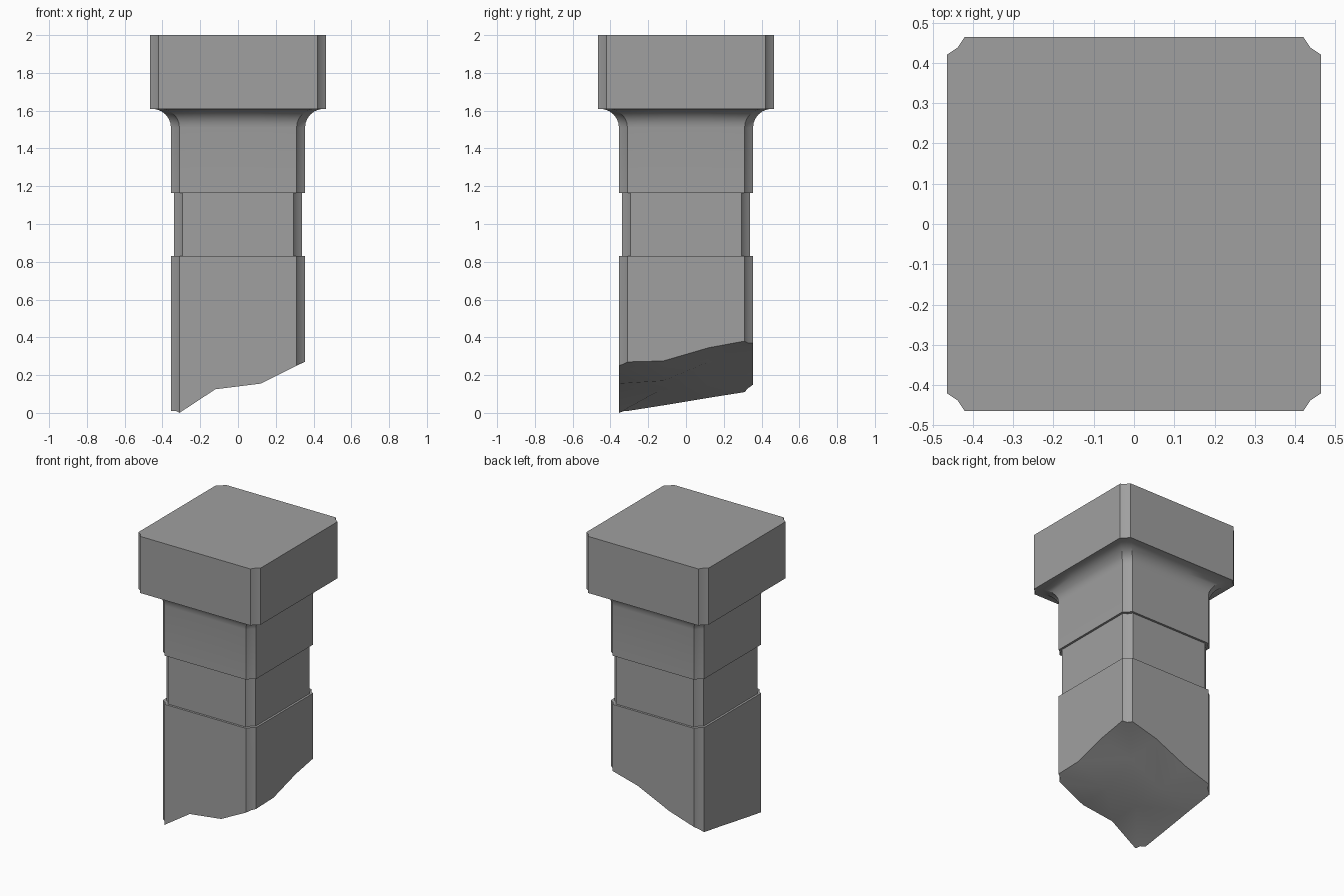
import bpy
import bmesh
import math

cube = bpy.data.objects.get("Cube")
if cube:
    bpy.data.objects.remove(cube)

stone = bpy.data.materials.new("grey_stone")
stone.use_nodes = True
stone.diffuse_color = (0.35, 0.35, 0.35, 1)
stone.node_tree.nodes["Principled BSDF"].inputs["Base Color"].default_value = (0.35, 0.35, 0.35, 1)


def section(half, side=0.12):
    """Square outline with notched corners, five points per quarter, counterclockwise."""
    notch, mid = half - 0.045, half - 0.027
    quarter = [(half, side), (half, notch), (mid, mid), (notch, half), (side, half)]
    points = []
    for _ in range(4):
        points += quarter
        quarter = [(-y, x) for x, y in quarter]
    return points


def loft(name, levels, cap_top=False, base=None, base_inner=None):
    """Skin (half width, height) levels; base gives uneven heights to the first ring."""
    bm = bmesh.new()
    rings = []
    for i, (half, z) in enumerate(levels):
        heights = base if base and i == 0 else [z] * 20
        rings.append([bm.verts.new((x, y, h)) for (x, y), h in zip(section(half), heights)])
    for low, high in zip(rings, rings[1:]):
        for i in range(20):
            j = (i + 1) % 20
            bm.faces.new((low[i], low[j], high[j], high[i]))
    if cap_top:
        bm.faces.new(rings[-1])
    if base_inner:
        # broken underside: corner patches, edge patches and a centre patch
        ring = rings[0]
        signs = [(1, 1), (-1, 1), (-1, -1), (1, -1)]
        inner = [bm.verts.new((0.12 * sx, 0.12 * sy, z)) for (sx, sy), z in zip(signs, base_inner)]
        for k in range(4):
            bm.faces.new(ring[5 * k:5 * k + 5] + [inner[k]])
            n = (k + 1) % 4
            bm.faces.new((ring[5 * k + 4], ring[5 * n], inner[n], inner[k]))
        bm.faces.new(inner)
    bmesh.ops.recalc_face_normals(bm, faces=bm.faces)
    mesh = bpy.data.meshes.new(name)
    bm.to_mesh(mesh)
    bm.free()
    mesh.materials.append(stone)
    obj = bpy.data.objects.new(name, mesh)
    bpy.context.collection.objects.link(obj)
    bpy.ops.object.select_all(action='DESELECT')
    obj.select_set(True)
    bpy.context.view_layer.objects.active = obj
    bpy.ops.object.shade_smooth_by_angle(angle=math.radians(28))
    return obj


# Lower shaft with a slanted, broken end
broken_edge = [0.345, 0.38, 0.37, 0.37, 0.32,
               0.21, 0.15, 0.13, 0.11, 0.08,
               0.04, 0.01, 0.01, 0.0, 0.125,
               0.155, 0.25, 0.26, 0.27, 0.275]
loft("lower_shaft", [(0.355, 0), (0.355, 0.83), (0.34, 0.83)],
     base=broken_edge, base_inner=[0.27, 0.15, 0.13, 0.17])

# Recessed neck band
loft("neck_band", [(0.34, 0.83), (0.34, 1.165)])

# Upper shaft flaring out in a quarter round under the block
flare = [(0.455 - 0.1 * math.cos(a), 1.51 + 0.1 * math.sin(a))
         for a in (math.pi / 2 * i / 6 for i in range(7))]
loft("upper_shaft", [(0.34, 1.165), (0.355, 1.165)] + flare)

# Top block
loft("top_block", [(0.455, 1.61), (0.465, 1.61), (0.465, 2.0)], cap_top=True)
